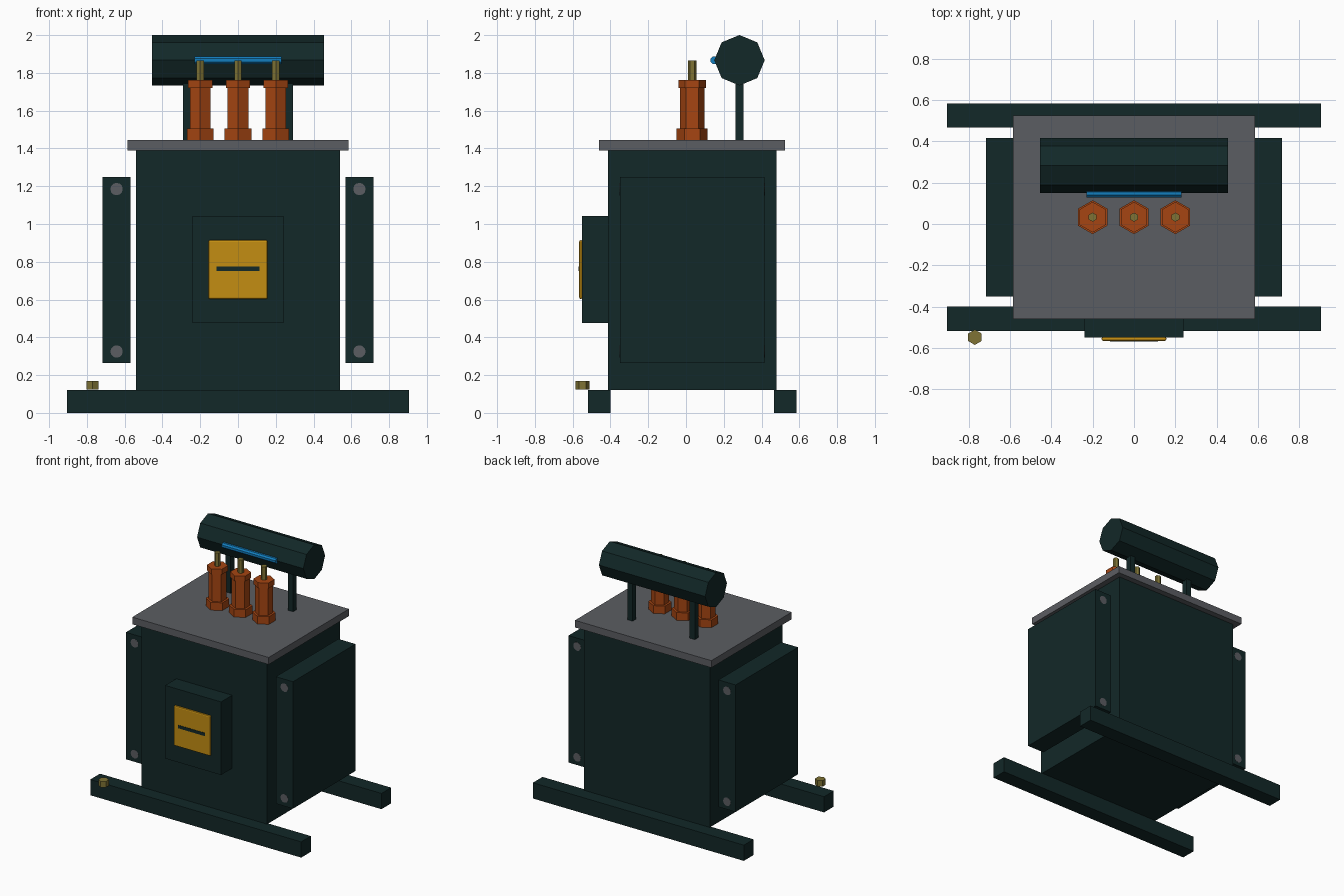
import bpy, math
from mathutils import Matrix

if "Cube" in bpy.data.objects:
    bpy.data.objects.remove(bpy.data.objects["Cube"])


def mat(name, r, g, b):
    m = bpy.data.materials.new(name)
    m.diffuse_color = (r, g, b, 1)
    m.use_nodes = True
    m.node_tree.nodes["Principled BSDF"].inputs["Base Color"].default_value = m.diffuse_color
    return m


GREEN = mat("dark_green", 0.006, 0.021, 0.021)
GREY = mat("lid_grey", 0.105, 0.11, 0.122)
ORANGE = mat("bushing_orange", 0.38, 0.06, 0.006)
BRASS = mat("brass", 0.21, 0.17, 0.035)
YELLOW = mat("warning_yellow", 0.55, 0.27, 0.006)
BLUE = mat("gauge_blue", 0.006, 0.21, 0.52)

CY = 0.033  # the tank sits slightly behind the centre


def box(name, x, y, z, m, bevel=0):
    """Box from (min, max) pairs on each axis."""
    bpy.ops.mesh.primitive_cube_add(size=1)
    o = bpy.context.object
    o.name = name
    mid = [(a + b) / 2 for a, b in (x, y, z)]
    dim = [b - a for a, b in (x, y, z)]
    o.data.transform(Matrix.Diagonal((*dim, 1)))
    o.location = mid
    o.data.materials.append(m)
    if bevel:
        mod = o.modifiers.new("bevel", 'BEVEL')
        mod.width, mod.segments = bevel, 2
    return o


def prism(name, centre, r, length, sides, m, axis='Z', turn=0):
    """Flat-sided cylinder along an axis, turned about its own length."""
    bpy.ops.mesh.primitive_cylinder_add(vertices=sides, radius=r, depth=length)
    o = bpy.context.object
    o.name = name
    o.data.transform(Matrix.Rotation(turn, 4, 'Z'))
    if axis == 'X':
        o.data.transform(Matrix.Rotation(math.pi / 2, 4, 'Y'))
    elif axis == 'Y':
        o.data.transform(Matrix.Rotation(math.pi / 2, 4, 'X'))
    o.location = centre
    o.data.materials.append(m)
    return o


# Skids, tank and lid
box("front_skid", (-0.905, 0.905), (-0.518, -0.4), (0, 0.122), GREEN)
box("back_skid", (-0.905, 0.905), (0.466, 0.584), (0, 0.122), GREEN)
box("tank", (-0.54, 0.54), (-0.414, 0.48), (0.122, 1.39), GREEN)
box("lid", (-0.585, 0.585), (-0.46, 0.525), (1.39, 1.445), GREY)

# Side radiators with header pipes showing at their ends
for s, side in ((-1, "left"), (1, "right")):
    x = sorted((s * 0.57, s * 0.717))
    box(side + "_radiator", x, (-0.35, 0.416), (0.265, 1.25), GREEN)
    for z, lvl in ((0.325, "lower"), (1.185, "upper")):
        prism(f"{side}_{lvl}_header_pipe", (s * 0.643, CY, z), 0.033, 0.768, 12, GREY, 'Y')

# Control cabinet with warning plate and bar
box("control_cabinet", (-0.24, 0.24), (-0.55, -0.41), (0.475, 1.042), GREEN)
box("warning_plate", (-0.157, 0.157), (-0.566, -0.546), (0.603, 0.915), YELLOW, 0.009)
box("warning_bar", (-0.115, 0.115), (-0.569, -0.56), (0.75, 0.774), GREEN)

# Bushings: collar, body, cap and terminal stud
for i, x in enumerate((-0.2, 0, 0.2), 1):
    for part, r, z0, z1, m in (("collar", 0.082, 1.44, 1.505, ORANGE),
                               ("body", 0.064, 1.5, 1.73, ORANGE),
                               ("cap", 0.074, 1.72, 1.762, ORANGE),
                               ("stud", 0.022, 1.755, 1.865, BRASS)):
        prism(f"bushing_{part}_{i}", (x, CY, (z0 + z1) / 2), r, z1 - z0, 6, m)

# Oil conservator on two posts, with level gauge
prism("conservator", (0, 0.283, 1.867), 0.1335, 0.912, 8, GREEN, 'X')
for s, side in ((-1, "left"), (1, "right")):
    x = sorted((s * 0.245, s * 0.29))
    box(side + "_conservator_post", x, (0.261, 0.305), (1.44, 1.78), GREEN)
prism("level_gauge", (0, 0.148, 1.867), 0.021, 0.46, 8, BLUE, 'X', math.pi / 8)

# Earthing bolt by the front skid
prism("earthing_bolt", (-0.77, -0.548, 0.146), 0.037, 0.046, 6, BRASS)
